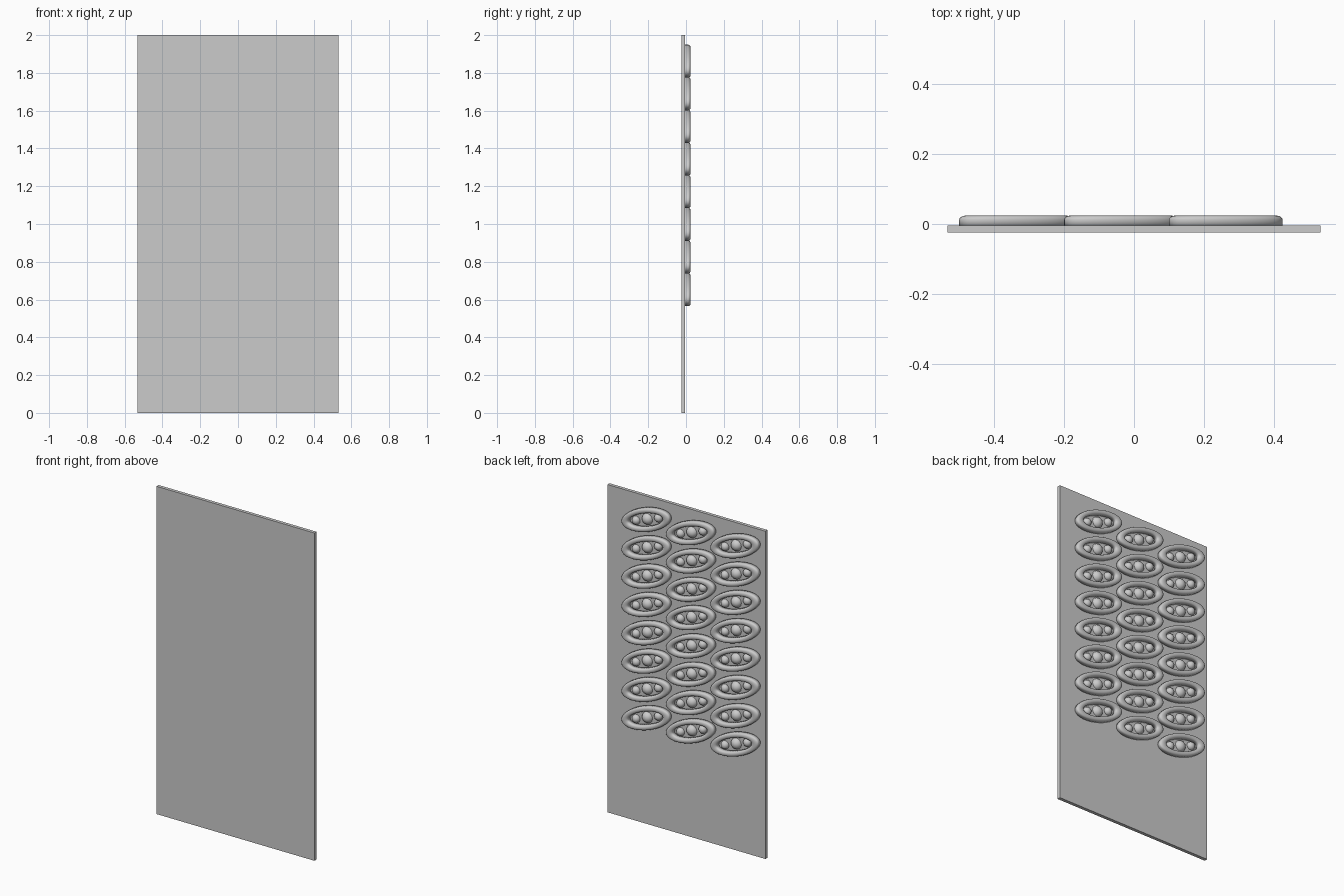
import bpy, bmesh, math
from mathutils import Matrix

cube = bpy.data.objects.get("Cube")
if cube:
    bpy.data.objects.remove(cube, do_unlink=True)

grey = bpy.data.materials.new("plain grey")
grey.use_nodes = True
colour = (0.6, 0.6, 0.6, 1)
grey.diffuse_color = colour
grey.node_tree.nodes["Principled BSDF"].inputs["Base Color"].default_value = colour

FRONT, FACE, TOP = -0.0245, -0.004, 0.0245   # panel front, panel back, rim crest
TILT = math.radians(20)
COLUMNS, ROWS = 3, 8
SEGMENTS = 48


def finish(bm, name, smooth):
    bmesh.ops.recalc_face_normals(bm, faces=bm.faces)
    mesh = bpy.data.meshes.new(name)
    bm.to_mesh(mesh)
    bm.free()
    mesh.materials.append(grey)
    for p in mesh.polygons:
        p.use_smooth = smooth
    return mesh


def place(name, mesh, matrix=Matrix()):
    obj = bpy.data.objects.new(name, mesh)
    obj.matrix_world = matrix
    bpy.context.collection.objects.link(obj)
    return obj


# Flat panel
bm = bmesh.new()
size = Matrix.Diagonal((1.066, FACE - FRONT, 2, 1))
bmesh.ops.create_cube(bm, size=1, matrix=Matrix.Translation((0, (FRONT + FACE) / 2, 1)) @ size)
place("panel", finish(bm, "panel", False))

# Oval rim: rounded band section swept around an ellipse
height = TOP - FACE
bm = bmesh.new()
loops = []
section = [(0, -0.003), (0, height * 0.6)]
section += [(0.5 - 0.5 * math.cos(t), height * (0.6 + 0.4 * math.sin(t)))
            for t in (math.pi * i / 10 for i in range(1, 10))]
section += [(1, height * 0.6), (1, -0.003)]
for across, up in section:
    a, b = 0.171 - 0.048 * across, 0.069 - 0.029 * across
    loops.append([bm.verts.new((a * math.cos(t), up, b * math.sin(t)))
                  for t in (math.tau * i / SEGMENTS for i in range(SEGMENTS))])
for k, lower in enumerate(loops):
    upper = loops[(k + 1) % len(loops)]
    for i in range(SEGMENTS):
        j = (i + 1) % SEGMENTS
        bm.faces.new((lower[i], lower[j], upper[j], upper[i]))
rim = finish(bm, "oval_rim", True)

# Three beads in a row: a large one between two small ones
bm = bmesh.new()
for x, radius, depth in ((-0.08, 0.025, 0), (0, 0.034, -0.006), (0.08, 0.025, 0)):
    bmesh.ops.create_uvsphere(bm, u_segments=24, v_segments=16, radius=radius,
                              matrix=Matrix.Translation((x, depth, 0)))
# Trim the part that would come through the front of the panel
bmesh.ops.bisect_plane(bm, geom=bm.verts[:] + bm.edges[:] + bm.faces[:],
                       plane_co=(0, -0.005, 0), plane_no=(0, -1, 0), clear_outer=True)
beads = finish(bm, "beads", True)

# Repeat the tilted pods in columns and rows on the back of the panel
for c in range(COLUMNS):
    for r in range(ROWS):
        spot = Matrix.Translation((-0.3375 + 0.3 * c, FACE, 1.862 - 0.1728 * r))
        spot = spot @ Matrix.Rotation(TILT, 4, 'Y')
        place(f"oval_rim_{c + 1}_{r + 1}", rim, spot)
        place(f"beads_{c + 1}_{r + 1}", beads, spot)
